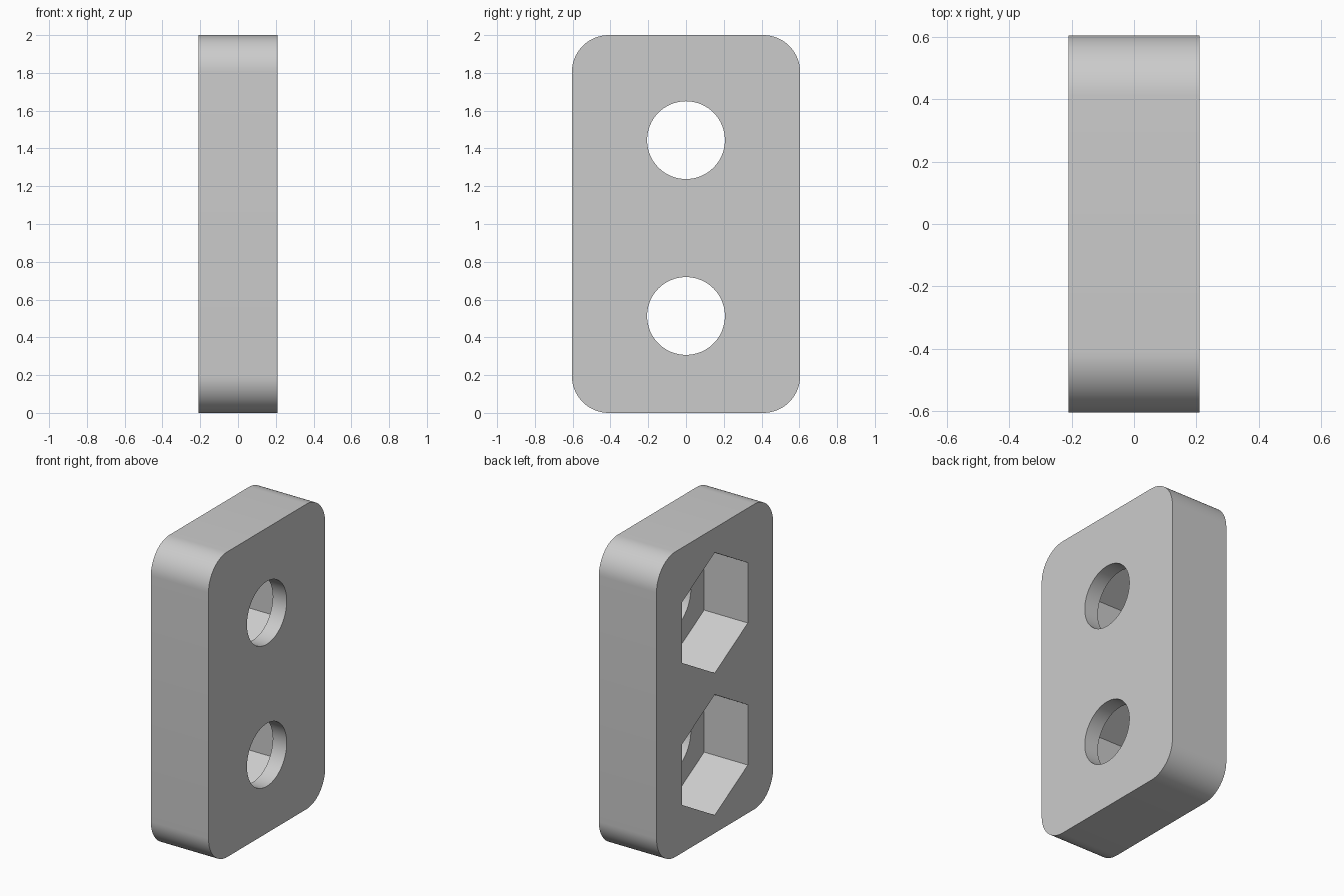
import bpy, bmesh, math

if "Cube" in bpy.data.objects:
    bpy.data.objects.remove(bpy.data.objects["Cube"])

HALF_X, HALF_Y, HEIGHT = 0.209, 0.604, 2.0
CORNER = 0.195
HOLE_Z = (0.513, 1.444)
HOLE_R, HEX_R = 0.206, 0.395
FLOOR_X = 0.108            # where the nut pockets stop

grey = bpy.data.materials.new("light_grey")
grey.diffuse_color = (0.6, 0.6, 0.6, 1)
grey.use_nodes = True
grey.node_tree.nodes["Principled BSDF"].inputs["Base Color"].default_value = grey.diffuse_color


def prism(name, points, x0, x1):
    """Extrude a (y, z) outline along x."""
    bm = bmesh.new()
    face = bm.faces.new([bm.verts.new((x0, y, z)) for y, z in points])
    ext = bmesh.ops.extrude_face_region(bm, geom=[face])["geom"]
    bmesh.ops.translate(bm, vec=(x1 - x0, 0, 0),
                        verts=[v for v in ext if isinstance(v, bmesh.types.BMVert)])
    bmesh.ops.recalc_face_normals(bm, faces=bm.faces)
    mesh = bpy.data.meshes.new(name)
    bm.to_mesh(mesh)
    bm.free()
    mesh.materials.append(grey)
    obj = bpy.data.objects.new(name, mesh)
    bpy.context.collection.objects.link(obj)
    return obj


def polygon(cz, radius, sides):
    """Regular outline with a corner pointing up."""
    return [(radius * math.sin(math.tau * i / sides),
             cz + radius * math.cos(math.tau * i / sides)) for i in range(sides)]


def rounded_rectangle(steps=16):
    points = []
    corners = ((1, 1), (-1, 1), (-1, -1), (1, -1))
    for k, (sy, sz) in enumerate(corners):
        cy = sy * (HALF_Y - CORNER)
        cz = HEIGHT / 2 + sz * (HEIGHT / 2 - CORNER)
        for i in range(steps + 1):
            a = math.pi / 2 * (k + i / steps)
            points.append((cy + CORNER * math.cos(a), cz + CORNER * math.sin(a)))
    return points


# Plate with rounded corners
plate = prism("plate", rounded_rectangle(), -HALF_X, HALF_X)
bpy.context.view_layer.objects.active = plate
plate.select_set(True)

# Hexagonal nut pockets from the left, round bolt holes through to the right
for z in HOLE_Z:
    for name, radius, sides, x0, x1 in (
            ("nut_pocket_cutter", HEX_R, 6, -0.5, FLOOR_X),
            ("bolt_hole_cutter", HOLE_R, 64, -0.4, 0.5)):
        cutter = prism(name, polygon(z, radius, sides), x0, x1)
        cutter.hide_render = True
        mod = plate.modifiers.new("cut", 'BOOLEAN')
        mod.operation = 'DIFFERENCE'
        mod.solver = 'EXACT'
        mod.object = cutter
        bpy.ops.object.modifier_apply(modifier=mod.name)
        bpy.data.objects.remove(cutter)

bpy.ops.object.shade_smooth_by_angle(angle=math.radians(30))
